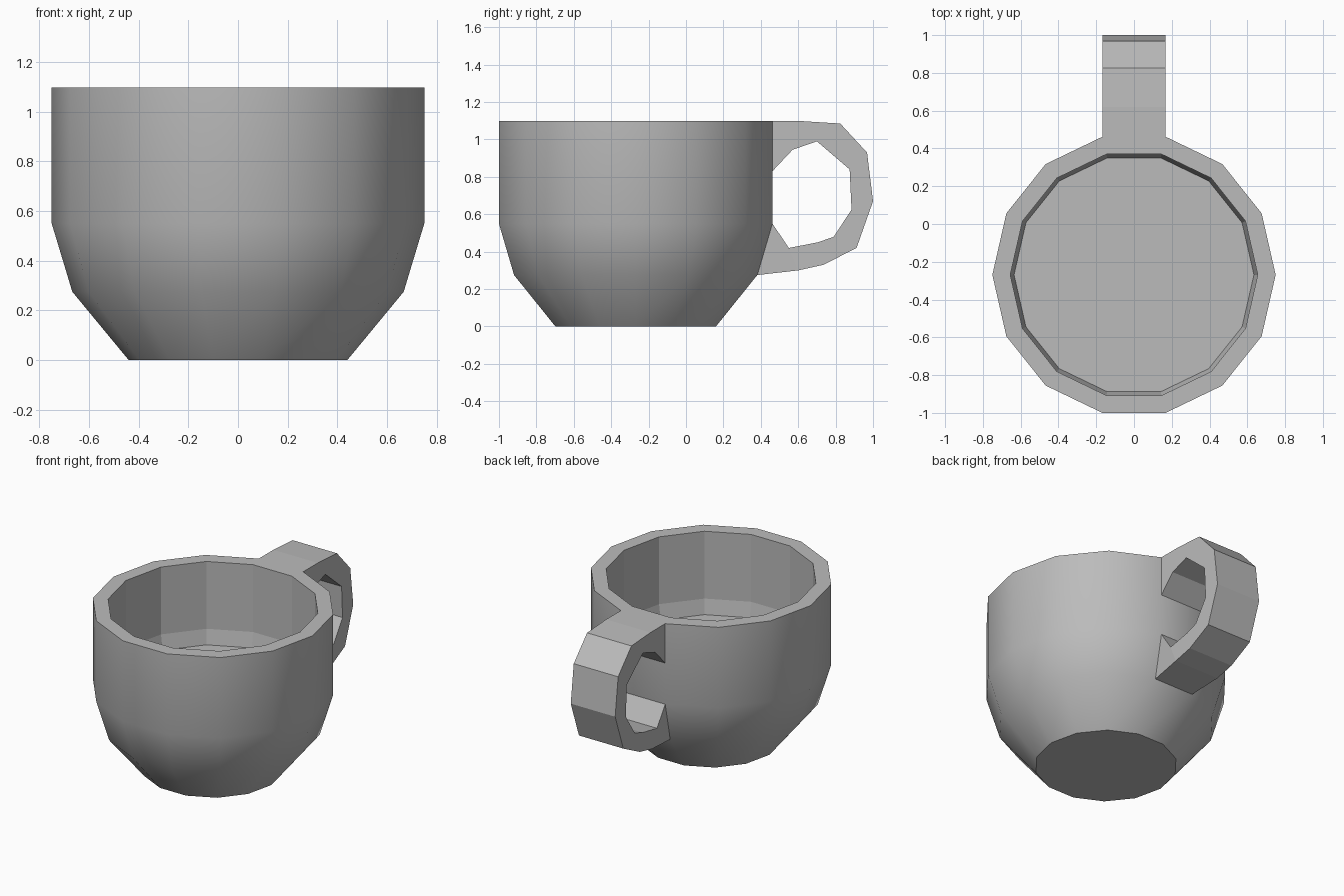
import bpy, bmesh
from math import cos, sin, tau

if "Cube" in bpy.data.objects:
    bpy.data.objects.remove(bpy.data.objects["Cube"])

grey = bpy.data.materials.new("plain grey")
grey.use_nodes = True
grey.diffuse_color = (0.5, 0.5, 0.5, 1)
grey.node_tree.nodes["Principled BSDF"].inputs["Base Color"].default_value = (0.5, 0.5, 0.5, 1)

SIDES = 14
CENTRE_Y = -0.269
HEIGHT = 1.098


def bridge(bm, a, b):
    """Join two closed loops of equal length with quads."""
    n = len(a)
    return [bm.faces.new((a[i], a[(i + 1) % n], b[(i + 1) % n], b[i])) for i in range(n)]


def finish(bm, name):
    bmesh.ops.recalc_face_normals(bm, faces=bm.faces)
    mesh = bpy.data.meshes.new(name)
    bm.to_mesh(mesh)
    bm.free()
    mesh.materials.append(grey)
    obj = bpy.data.objects.new(name, mesh)
    bpy.context.collection.objects.link(obj)
    return obj


# Cup: lathed wall, up the outside, over the rim and down to the inner floor
outer = [(0.44, 0), (0.667, 0.275), (0.75, 0.55), (0.75, HEIGHT)]
inner = [(0.655, HEIGHT), (0.655, 0.64), (0.635, 0.54)]
bm = bmesh.new()
rings = []
for r, z in outer + inner:
    angles = [tau * i / SIDES for i in range(SIDES)]
    rings.append([bm.verts.new((r * cos(a), CENTRE_Y + r * sin(a), z)) for a in angles])
for k in range(len(rings) - 1):
    for face in bridge(bm, rings[k], rings[k + 1]):
        face.smooth = k < len(outer) - 1      # only the outside is smooth
bm.faces.new(rings[0])
bm.faces.new(rings[-1])
finish(bm, "cup")

# Handle: faceted loop, each section pairs an outer and an inner point (y, z)
sections = [
    ((0.462, HEIGHT), (0.462, 0.83)),
    ((0.62, HEIGHT), (0.57, 0.945)),
    ((0.825, 1.085), (0.70, 0.99)),
    ((0.968, 0.93), (0.875, 0.84)),
    ((1.0, 0.67), (0.885, 0.625)),
    ((0.912, 0.42), (0.79, 0.48)),
    ((0.735, 0.33), (0.705, 0.45)),
    ((0.60, 0.30), (0.55, 0.42)),
    ((0.381, 0.275), (0.462, 0.55)),
]
HALF = 0.167
bm = bmesh.new()
loops = []
for out, inn in sections:
    w = 0.148 if out == sections[-1][0] else HALF   # lower root narrows with the cup
    corners = [(-w, *out), (w, *out), (HALF, *inn), (-HALF, *inn)]
    loops.append([bm.verts.new(c) for c in corners])
for a, b in zip(loops, loops[1:]):
    bridge(bm, a, b)
finish(bm, "handle")
